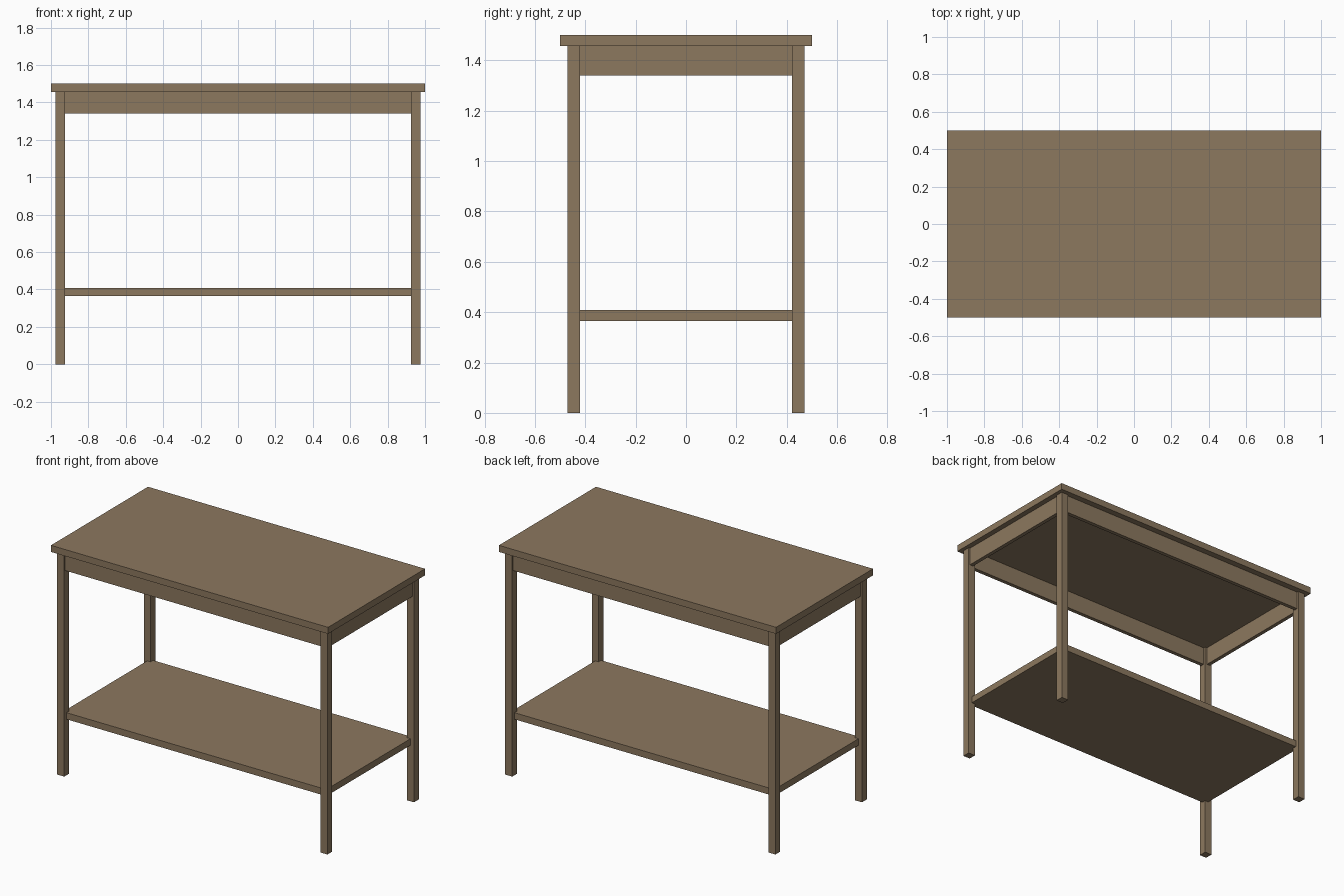
import bpy

if "Cube" in bpy.data.objects:
    bpy.data.objects.remove(bpy.data.objects["Cube"])

wood = bpy.data.materials.new("brown_wood")
wood.diffuse_color = (0.262, 0.188, 0.114, 1)
wood.use_nodes = True
wood.node_tree.nodes["Principled BSDF"].inputs["Base Color"].default_value = wood.diffuse_color


def box(name, x0, x1, y0, y1, z0, z1):
    """Axis-aligned box between the given limits."""
    bpy.ops.mesh.primitive_cube_add(
        size=1, location=((x0 + x1) / 2, (y0 + y1) / 2, (z0 + z1) / 2))
    ob = bpy.context.object
    ob.name = name
    ob.scale = (x1 - x0, y1 - y0, z1 - z0)
    bpy.ops.object.transform_apply(location=False, rotation=False, scale=True)
    ob.data.materials.append(wood)
    return ob


UNDER = 1.457  # underside of the top

# Table top and lower shelf (shelf corners are let into the legs)
box("table_top", -1, 1, -0.5, 0.5, UNDER, 1.5)
box("lower_shelf", -0.95, 0.95, -0.447, 0.447, 0.365, 0.408)

# Four square legs
for sx, side in ((-1, "left"), (1, "right")):
    for sy, end in ((-1, "front"), (1, "back")):
        cx, cy = sx * 0.95, sy * 0.446
        box(f"{end}_{side}_leg", cx - 0.025, cx + 0.025,
            cy - 0.025, cy + 0.025, 0, UNDER)

# Apron boards between the legs, slightly recessed
for s, long_name, short_name in ((-1, "front", "left"), (1, "back", "right")):
    cy, cx = s * 0.4475, s * 0.9525
    box(f"{long_name}_apron", -0.94, 0.94, cy - 0.0125, cy + 0.0125, 1.34, UNDER)
    box(f"{short_name}_apron", cx - 0.0125, cx + 0.0125, -0.435, 0.435, 1.34, UNDER)
